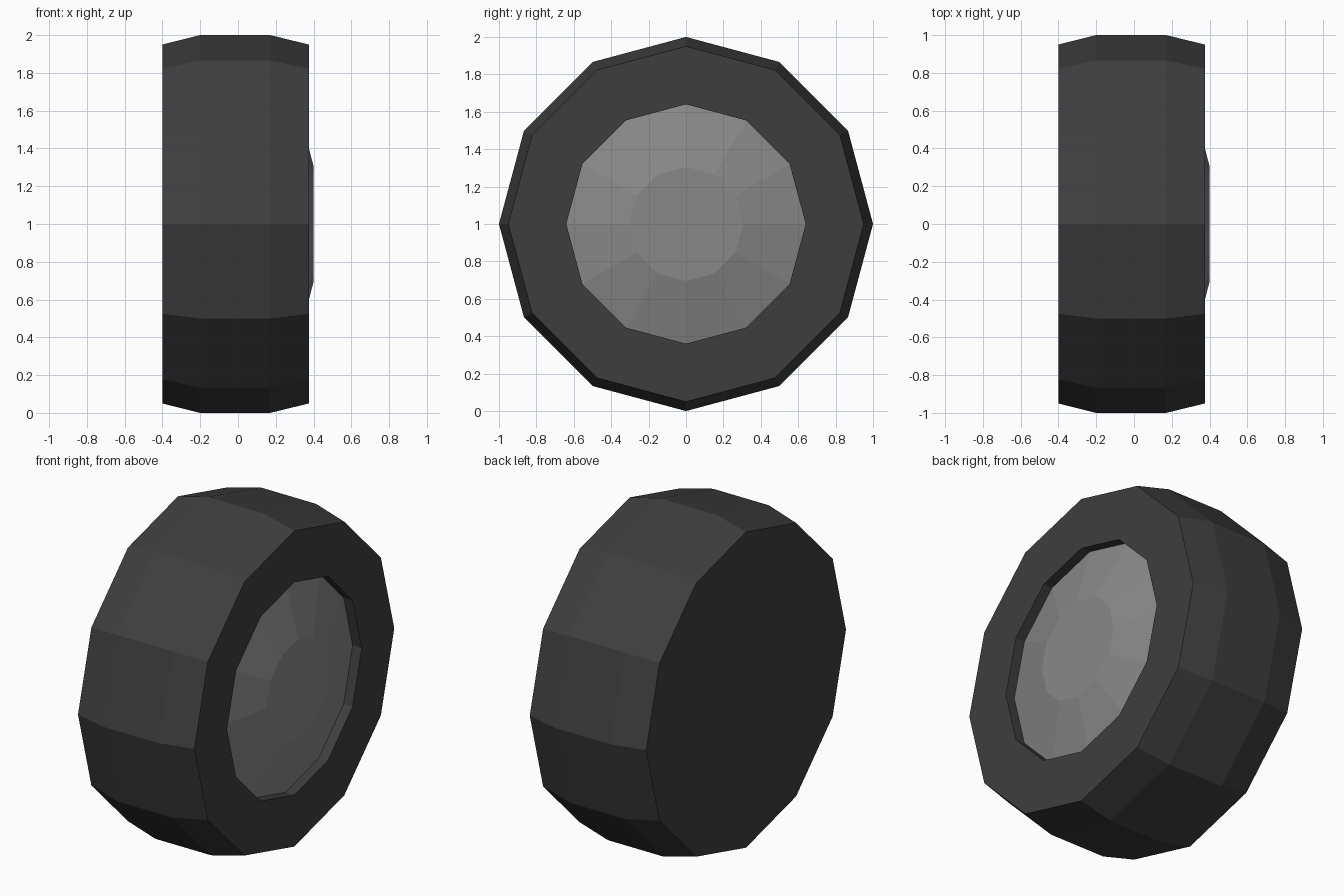
import bpy
import bmesh
from math import sin, cos, tau

SIDES = 12
AXLE_HEIGHT = 1.0

cube = bpy.data.objects.get("Cube")
if cube:
    bpy.data.objects.remove(cube, do_unlink=True)


def make_material(name, rgb):
    mat = bpy.data.materials.new(name)
    mat.use_nodes = True
    color = (*rgb, 1.0)
    mat.diffuse_color = color
    mat.node_tree.nodes["Principled BSDF"].inputs["Base Color"].default_value = color
    return mat


def lathe(name, profile, mat, cap_first=False, cap_last=False):
    """Spin (x, radius) points around the axle, running from back to front."""
    bm = bmesh.new()
    rings = []
    for x, r in profile:
        angles = [tau * i / SIDES for i in range(SIDES)]
        rings.append([bm.verts.new((x, r * sin(a), r * cos(a))) for a in angles])
    for lower, upper in zip(rings, rings[1:]):
        for i in range(SIDES):
            j = (i + 1) % SIDES
            bm.faces.new((lower[i], upper[i], upper[j], lower[j]))
    if cap_first:
        bm.faces.new(rings[0])
    if cap_last:
        bm.faces.new(rings[-1][::-1])
    # Outward normals: the front of every part faces +x
    bm.normal_update()
    bm.faces.ensure_lookup_table()
    first = bm.faces[0]
    center = first.calc_center_median()
    outward = center.copy()
    outward.x = 0
    if first.normal.dot(outward) < 0:
        bmesh.ops.reverse_faces(bm, faces=bm.faces[:])
    mesh = bpy.data.meshes.new(name)
    bm.to_mesh(mesh)
    bm.free()
    mesh.materials.append(mat)
    obj = bpy.data.objects.new(name, mesh)
    obj.location.z = AXLE_HEIGHT
    bpy.context.collection.objects.link(obj)
    return obj


rubber = make_material("dark rubber", (0.048, 0.048, 0.048))
metal = make_material("grey metal", (0.25, 0.25, 0.25))

# Tire: closed back, bevelled tread, front sidewall and inner lip
lathe("tire", [(-0.4, 0.95), (-0.2, 1.0), (0.17, 1.0), (0.375, 0.95),
               (0.375, 0.64), (0.315, 0.64)], rubber, cap_first=True)

# Hub: shallow dome with a flat centre, set into the lip
lathe("hub_cap", [(0.315, 0.64), (0.4, 0.305)], metal, cap_last=True)
